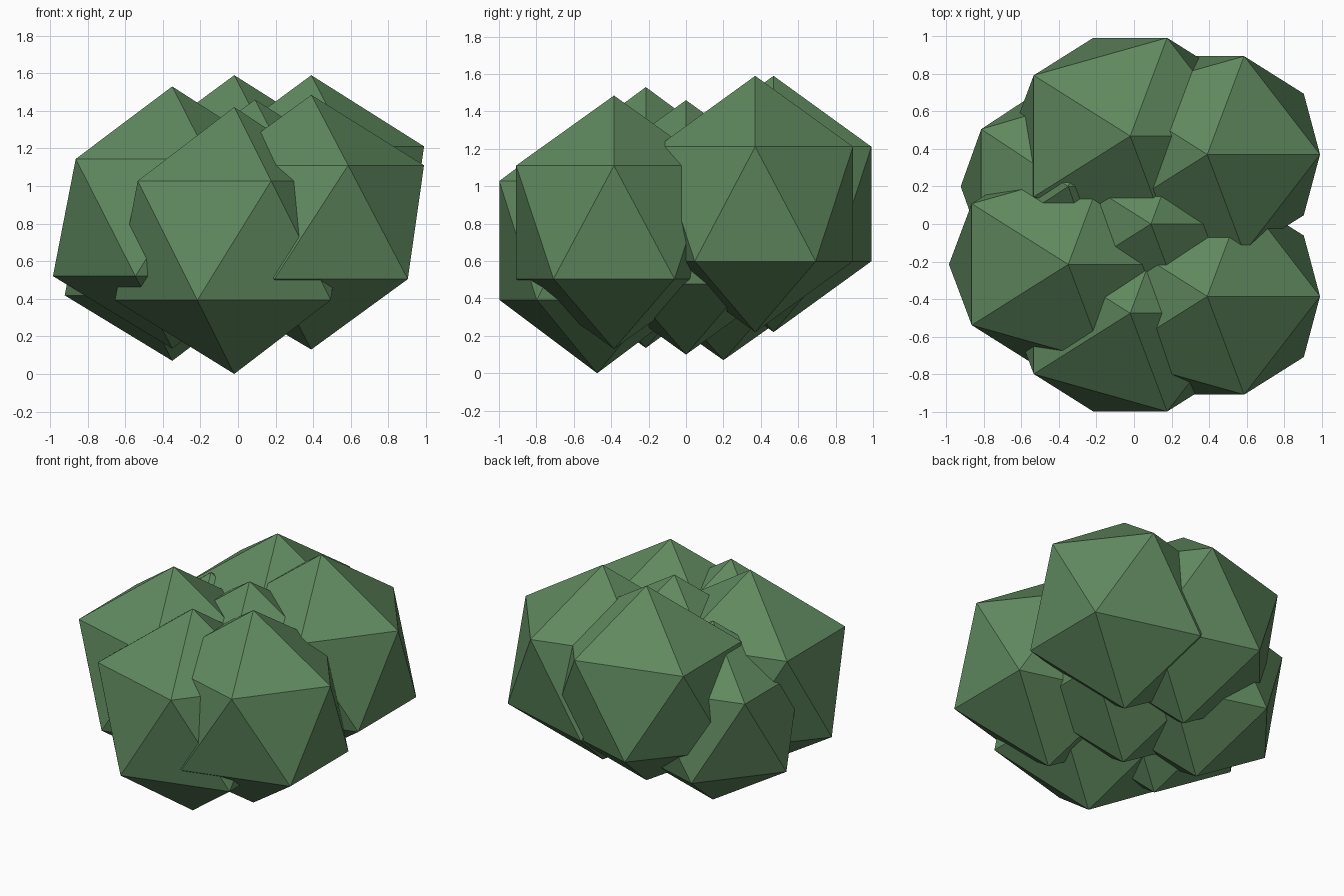
import bpy, bmesh
from mathutils import Vector

if "Cube" in bpy.data.objects:
    bpy.data.objects.remove(bpy.data.objects["Cube"])

leaf = bpy.data.materials.new("leaf green")
leaf.diffuse_color = (0.115, 0.25, 0.113, 1)
leaf.use_nodes = True
leaf.node_tree.nodes["Principled BSDF"].inputs["Base Color"].default_value = leaf.diffuse_color


def clump(name, x, y, bottom, top, sx=0.71, sy=0.615):
    """One flat-faced leaf clump: a stretched 20-sided ball."""
    bm = bmesh.new()
    bmesh.ops.create_icosphere(bm, subdivisions=1, radius=1)
    centre = Vector((x, y, (bottom + top) / 2))
    for v in bm.verts:
        v.co = v.co.normalized()
        if v.co.x > 0.8:            # slightly flattened right-hand corner
            v.co.x *= 0.945
        v.co = centre + Vector((v.co.x * sx, v.co.y * sy, v.co.z * (top - bottom) / 2))
    mesh = bpy.data.meshes.new(name)
    bm.to_mesh(mesh)
    bm.free()
    mesh.materials.append(leaf)
    bpy.context.collection.objects.link(bpy.data.objects.new(name, mesh))


# Bush made of overlapping clumps
clump("clump_front", -0.02, -0.475, 0.0, 1.42)
clump("clump_front_right", 0.39, -0.385, 0.13, 1.485)
clump("clump_back_right", 0.39, 0.37, 0.22, 1.59)
clump("clump_back", -0.02, 0.468, 0.22, 1.59)
clump("clump_left", -0.35, -0.215, 0.135, 1.53)
clump("clump_back_left", -0.35, 0.20, 0.07, 1.33, 0.64, 0.58)
clump("clump_middle", 0.09, 0.0, 0.10, 1.46)
